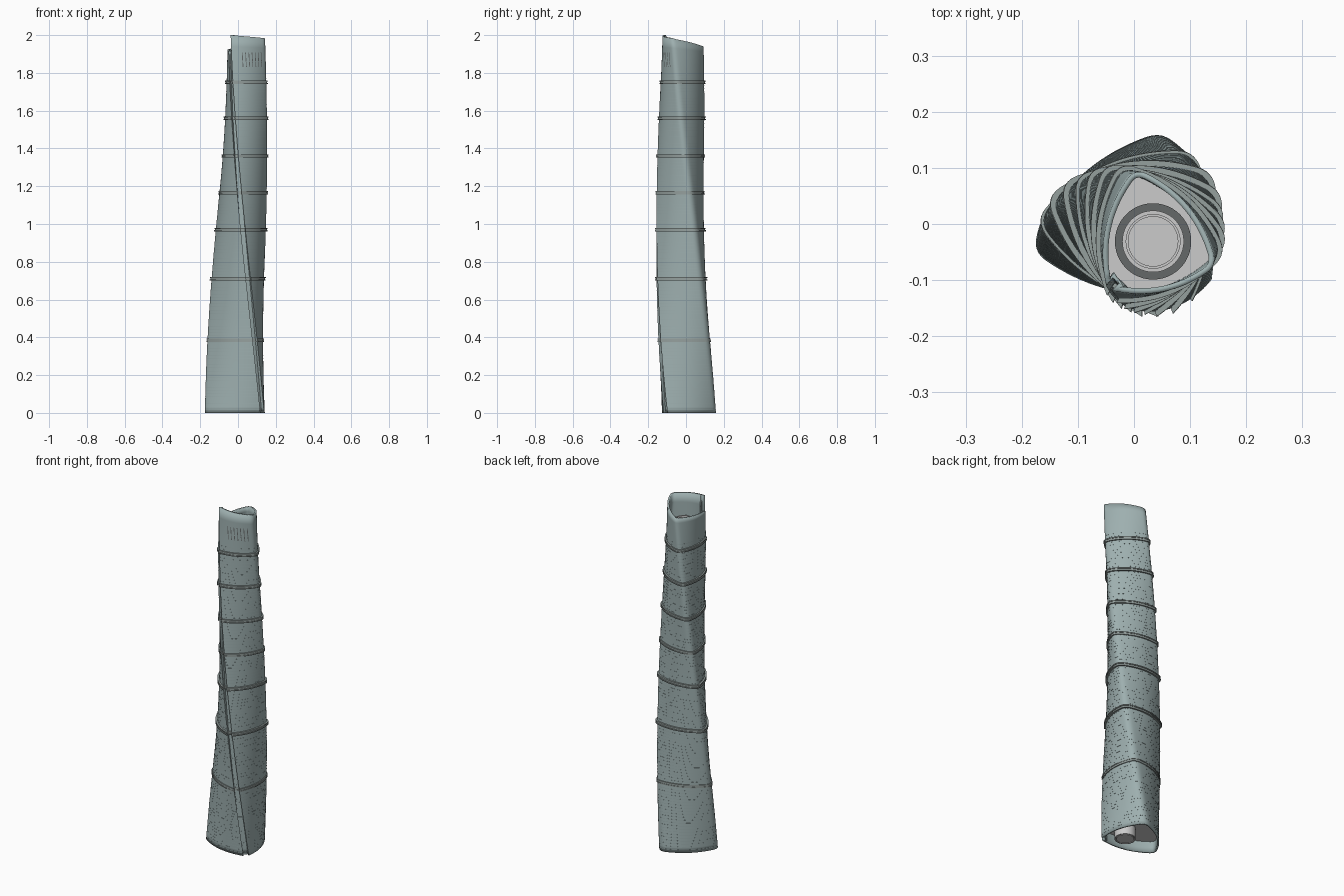
import bpy, bmesh
from math import radians, cos, sin, pi
from mathutils import Vector

if "Cube" in bpy.data.objects:
    bpy.data.objects.remove(bpy.data.objects["Cube"])

CORE = (0.034, -0.031)
TOP = 2.0
SIDE = 20  # points per bulged side


def material(name, rgb):
    m = bpy.data.materials.new(name)
    m.diffuse_color = (*rgb, 1)
    m.use_nodes = True
    m.node_tree.nodes["Principled BSDF"].inputs["Base Color"].default_value = m.diffuse_color
    return m


GLASS = material("glass_teal", (0.34, 0.43, 0.43))
TRIM = material("trim_teal", (0.30, 0.35, 0.34))
DARK = material("vent_dark", (0.13, 0.14, 0.14))
PALE = material("core_pale", (0.72, 0.72, 0.72))


def center(z):
    k = z / TOP
    return Vector((0.033 * k, -0.03 * k))


def profile(z, grow=0.0):
    """Rounded bulging triangle with one notched corner, twisted to height z."""
    k, c = z / TOP, center(z)
    data = [(320, .170, .114), (432, .166, .117), (554, .181, .124)]
    cs = []
    for a, r0, r1 in data:
        a = radians(a - 94 * k)
        cs.append(c + Vector((cos(a), sin(a))) * (r0 + (r1 - r0) * k) * 1.045)
    pts, spans = [], []
    for s in range(3):
        p, q = cs[s], cs[(s + 1) % 3]
        n = Vector((q.y - p.y, p.x - q.x))
        t0 = 0.05 if s == 0 else 0.09
        t1 = 0.95 if s == 2 else 0.91
        spans.append([p.lerp(q, t) + n * 0.5 * t * (1 - t)
                      for t in (t0 + (t1 - t0) * i / SIDE for i in range(SIDE + 1))])
    for s in range(3):
        pts += spans[s]
        if s < 2:  # rounded corner
            a, b, m = spans[s][-1], spans[s + 1][0], cs[s + 1]
            for i in range(1, 6):
                t = i / 6
                pts.append(a * (1 - t) ** 2 + m * 2 * t * (1 - t) + b * t * t)
    # notch running up the third corner
    inward = (c - cs[0]).normalized() * 0.018
    pts += [pts[-1] + inward, pts[0] + inward]
    return [p + (p - c).normalized() * grow for p in pts]


N = len(profile(0))


def finish(bm, name, mat, smooth=True, recalc=True):
    if recalc:
        bmesh.ops.recalc_face_normals(bm, faces=bm.faces)
    me = bpy.data.meshes.new(name)
    bm.to_mesh(me)
    bm.free()
    ob = bpy.data.objects.new(name, me)
    bpy.context.collection.objects.link(ob)
    me.materials.append(mat)
    if smooth:
        bpy.context.view_layer.objects.active = ob
        ob.select_set(True)
        bpy.ops.object.shade_smooth_by_angle(angle=radians(30))
        ob.select_set(False)
    return ob


def bridge(bm, a, b):
    for i in range(len(a)):
        j = (i + 1) % len(a)
        bm.faces.new((a[i], a[j], b[j], b[i]))


def ring_verts(bm, pts, z):
    return [bm.verts.new((p.x, p.y, z)) for p in pts]


def band(bm, z, h, out, inn):
    """Thin triangular hoop around the facade."""
    o, i = profile(z, out), profile(z, inn)
    loops = [ring_verts(bm, p, zz) for p, zz in
             ((o, z - h / 2), (o, z + h / 2), (i, z + h / 2), (i, z - h / 2))]
    for n in range(4):
        bridge(bm, loops[n], loops[(n + 1) % 4])


def slab(bm, z, h):
    p = profile(z, -0.005)
    lo, hi = ring_verts(bm, p, z), ring_verts(bm, p, z + h)
    bridge(bm, lo, hi)
    bm.faces.new(hi)
    bm.faces.new(lo[::-1])


def rim(i):
    """Spiral crown height around the profile."""
    if i == N - 1:
        return 2.0
    u = min(i / (N - 3), 1) * 3
    keys = (2.0, 1.982, 1.937, 1.915)
    s = min(int(u), 2)
    return keys[s] + (keys[s + 1] - keys[s]) * (u - s)


# Twisting glass facade with spiral crown
bm = bmesh.new()
levels = [1.88 * i / 60 for i in range(61)]
rows = [ring_verts(bm, profile(z), z) for z in levels]
for k in (0.5, 1.0):
    row = []
    for i in range(N):
        z = 1.88 + (rim(i) - 1.88) * k
        p = profile(z)[i]
        row.append(bm.verts.new((p.x, p.y, z)))
    rows.append(row)
for a, b in zip(rows, rows[1:]):
    bridge(bm, a, b)
facade = finish(bm, "glass_facade", GLASS, recalc=False)  # faces wound outward
sol = facade.modifiers.new("wall", "SOLIDIFY")
sol.thickness = 0.010
sol.offset = -1

# Fine floor lines
bm = bmesh.new()
for i in range(1, 106):
    band(bm, i * 0.017, 0.002, 0.0004, -0.004)
finish(bm, "floor_edges", GLASS)

# Zone ledges, each a pair of thin hoops
bm = bmesh.new()
for z, out in ((.385, .005), (.71, .010), (.97, .010), (1.165, .007),
               (1.36, .008), (1.56, .009), (1.75, .008)):
    band(bm, z - 0.006, 0.006, out, -0.004)
    band(bm, z + 0.006, 0.006, out, -0.004)
    band(bm, z, 0.008, out * 0.6, -0.004)
finish(bm, "zone_ledges", TRIM, False)

# Interior floors
bm = bmesh.new()
for z in (.06, .38, .71, .97, 1.16, 1.36, 1.56, 1.75, 1.84):
    slab(bm, z, 0.008)
finish(bm, "interior_floors", PALE, False)


# Round central core and roof collars
def cylinder(name, r, z0, z1, mat):
    bpy.ops.mesh.primitive_cylinder_add(vertices=48, radius=r, depth=z1 - z0,
                                        location=(*CORE, (z0 + z1) / 2))
    ob = bpy.context.object
    ob.name = name
    ob.data.materials.append(mat)
    bpy.ops.object.shade_smooth_by_angle(angle=radians(30))


cylinder("central_core", 0.045, 0.0, 1.862, PALE)


def tube(name, r0, r1, z0, z1, mat):
    bm = bmesh.new()
    c = Vector(CORE)
    loops = []
    for r, z in ((r0, z0), (r1, z0), (r1, z1), (r0, z1)):
        loops.append(ring_verts(bm, [c + Vector((cos(2 * pi * i / 48), sin(2 * pi * i / 48))) * r
                                     for i in range(48)], z))
    for n in range(4):
        bridge(bm, loops[n], loops[(n + 1) % 4])
    finish(bm, name, mat)


tube("core_wall", 0.048, 0.055, 0.0, 1.872, PALE)
tube("roof_collar", 0.055, 0.068, 1.845, 1.856, DARK)

# Vent slots on the crown's front face
bm = bmesh.new()
for n in range(7):
    i = 6 + 2 * n
    for z, h in ((1.885, 0.045), (1.845, 0.028)):
        # quad follows the twisting wall
        a, b = profile(z - h / 2, 0.0008), profile(z + h / 2, 0.0008)
        quad = [(*a[i], z - h / 2), (*a[i].lerp(a[i + 1], 0.45), z - h / 2),
                (*b[i].lerp(b[i + 1], 0.45), z + h / 2), (*b[i], z + h / 2)]
        bm.faces.new([bm.verts.new(v) for v in quad])
finish(bm, "crown_vents", DARK, False, recalc=False)
